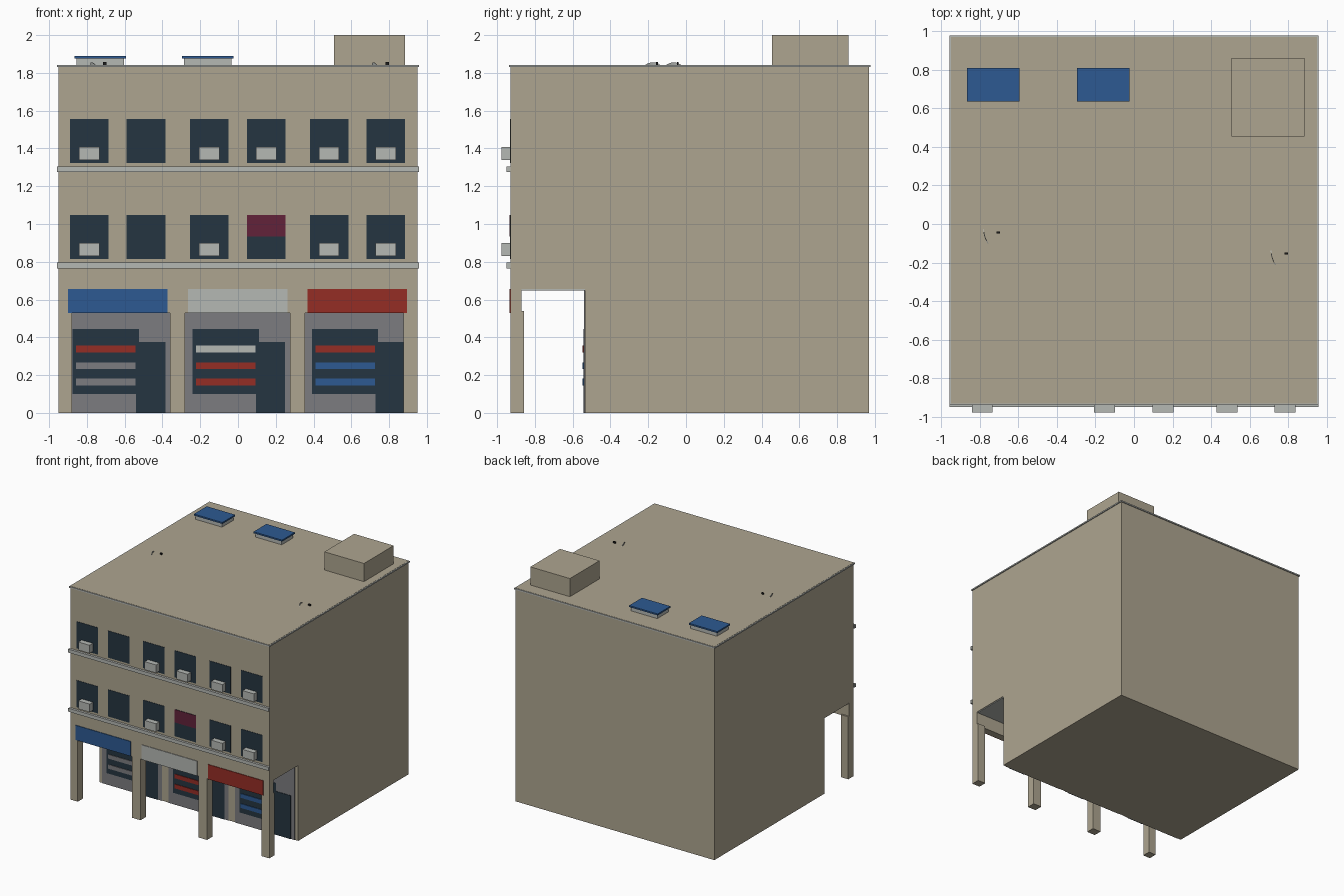
import bpy, bmesh, math

if "Cube" in bpy.data.objects:
    bpy.data.objects.remove(bpy.data.objects["Cube"])


def mat(name, hexcol):
    m = bpy.data.materials.new(name)
    rgb = [int(hexcol[i:i + 2], 16) / 255 for i in (0, 2, 4)]
    m.diffuse_color = [c / 12.92 if c <= 0.04045 else ((c + 0.055) / 1.055) ** 2.4 for c in rgb] + [1]
    m.use_nodes = True
    m.node_tree.nodes["Principled BSDF"].inputs["Base Color"].default_value = m.diffuse_color
    return m


BEIGE = mat("beige plaster", "AEA590")
GLASS = mat("dark glass", "253541")
LIGHT = mat("light grey", "B5B8B4")
GREY = mat("shop grey", "7C7C80")
BLUE = mat("blue", "2D5A92")
RED = mat("red", "952D25")
CRIMSON = mat("crimson", "62223A")
BLACK = mat("black", "1C1C1C")


def finish(name, bm, material):
    bmesh.ops.recalc_face_normals(bm, faces=bm.faces)
    me = bpy.data.meshes.new(name)
    bm.to_mesh(me)
    bm.free()
    me.materials.append(material)
    ob = bpy.data.objects.new(name, me)
    bpy.context.collection.objects.link(ob)
    return ob


def box(name, x, y, z, material):
    bm = bmesh.new()
    bmesh.ops.create_cube(bm, size=1)
    for v in bm.verts:
        v.co = [a + (c + 0.5) * (b - a) for c, (a, b) in zip(v.co, (x, y, z))]
    return finish(name, bm, material)


def prism(name, pts, vec, material):
    bm = bmesh.new()
    f = bm.faces.new([bm.verts.new(p) for p in pts])
    ext = bmesh.ops.extrude_face_region(bm, geom=[f])
    bmesh.ops.translate(bm, vec=vec, verts=[g for g in ext["geom"] if isinstance(g, bmesh.types.BMVert)])
    # the start cap may be dropped by the extrusion
    if not f.is_valid:
        bmesh.ops.holes_fill(bm, edges=[e for e in bm.edges if e.is_boundary])
    return finish(name, bm, material)


FRONT, BACK, SHOP = -0.93, 0.97, -0.535

# Building body with the arcade cut out of its section
section = [(SHOP, 0), (BACK, 0), (BACK, 1.843), (FRONT, 1.843),
           (FRONT, 0.53), (-0.87, 0.53), (-0.87, 0.655), (SHOP, 0.655)]
prism("building_body", [(-0.95, y, z) for y, z in section], (1.9, 0, 0), BEIGE)
box("arcade_ceiling", (-0.945, 0.945), (-0.87, SHOP), (0.648, 0.655), LIGHT)

# Arcade pillars
for x in ((-0.95, -0.88), (-0.36, -0.28), (0.275, 0.355), (0.875, 0.95)):
    box("pillar", x, (FRONT, -0.857), (0, 0.54), BEIGE)

# Roof trim and floor ledges
box("roof_trim", (-0.958, 0.958), (-0.938, 0.978), (1.83, 1.8415), LIGHT)
for z in (0.765, 1.275):
    box("ledge", (-0.957, 0.957), (-0.95, FRONT), (z, z + 0.03), LIGHT)

# Shops: panel, window, door, shelf stripes and sign
shops = ((0, BLUE, (RED, GREY, GREY)),
         (0.635, LIGHT, (LIGHT, RED, RED)),
         (1.267, RED, (RED, BLUE, BLUE)))
for dx, sign, stripes in shops:
    def span(a, b):
        return (a + dx, b + dx)
    box("shop_panel", span(-0.92, -0.35), (SHOP - 0.004, SHOP), (0, 0.648), GREY)
    box("shop_window", span(-0.875, -0.525), (SHOP - 0.007, SHOP), (0.1, 0.445), GLASS)
    box("shop_door", span(-0.54, -0.385), (SHOP - 0.008, SHOP), (0, 0.375), GLASS)
    for z, col in zip((0.32, 0.232, 0.145), stripes):
        box("shelf_stripe", span(-0.858, -0.542), (SHOP - 0.012, SHOP - 0.004), (z, z + 0.036), col)
    box("shop_sign", span(-0.9, -0.373), (FRONT - 0.005, FRONT), (0.53, 0.657), sign)

# Upper windows with air conditioners and one blind
columns = (-0.787, -0.487, -0.153, 0.15, 0.482, 0.783)
for floor, z in enumerate((0.815, 1.323)):
    for i, x in enumerate(columns):
        box("window", (x - 0.102, x + 0.102), (FRONT - 0.003, FRONT), (z, z + 0.232), GLASS)
        if floor == 0 and i == 3:
            box("blind", (x - 0.102, x + 0.102), (FRONT - 0.005, FRONT), (z + 0.12, z + 0.232), CRIMSON)
        elif i != 1:
            box("air_conditioner", (x - 0.054, x + 0.054), (-0.978, FRONT), (z + 0.015, z + 0.085), LIGHT)

# Roof house
box("roof_house", (0.507, 0.885), (0.455, 0.86), (1.835, 2.0), BEIGE)

# Skylights
for x in (-0.73, -0.16):
    box("skylight_base", (x - 0.126, x + 0.126), (0.645, 0.8), (1.835, 1.879), LIGHT)
    box("skylight_lid", (x - 0.136, x + 0.136), (0.635, 0.81), (1.877, 1.89), BLUE)

# Tops of dishes showing above the roof
for x, y in ((-0.77, -0.065), (0.725, -0.175)):
    top = []
    for i in range(7):
        t = i / 6 * 2 - 1
        top.append((x - 0.012 * t - 0.006 * (1 - t * t), y + 0.038 * t, 1.843 + 0.013 * (1 - t * t)))
    base = [(a, b, 1.838) for a, b, c in reversed(top)]
    bm = bmesh.new()
    for i in range(6):
        quad = (top[i], top[i + 1], base[5 - i], base[6 - i])
        bm.faces.new([bm.verts.new(p) for p in quad])
    bmesh.ops.remove_doubles(bm, verts=bm.verts, dist=0.0001)
    dish = finish("dish_rim", bm, LIGHT)
    dish.modifiers.new("thickness", 'SOLIDIFY').thickness = 0.004
    box("dish_feed", (x + 0.056, x + 0.075), (y + 0.017, y + 0.026), (1.838, 1.858), BLACK)
